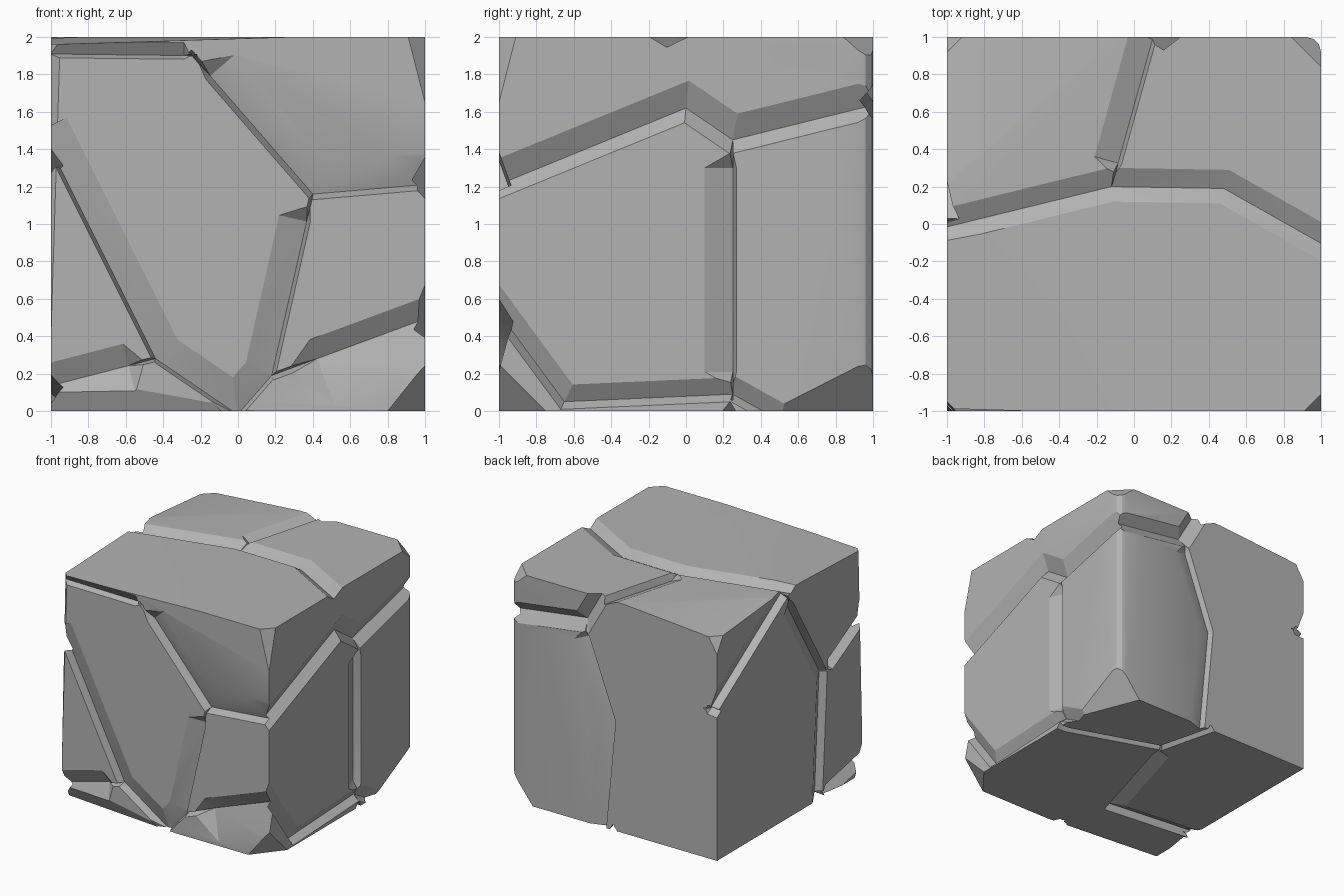
import bpy, bmesh, math
from mathutils import Vector

default_cube = bpy.data.objects.get("Cube")
if default_cube:
    bpy.data.objects.remove(default_cube, do_unlink=True)

# Single stone colour
stone = bpy.data.materials.new("stone_grey")
stone.use_nodes = True
grey = (0.45, 0.45, 0.45, 1)
stone.diffuse_color = grey
stone.node_tree.nodes["Principled BSDF"].inputs["Base Color"].default_value = grey

X, Y, Z = Vector((1, 0, 0)), Vector((0, 1, 0)), Vector((0, 0, 1))

# Each side of the block: origin, horizontal axis, vertical axis, outward direction
SIDES = {
    "front": (-Y, X, Z, -Y),
    "right": (X, Y, Z, X),
    "back": (Y, X, Z, Y),
    "left": (-X, Y, Z, -X),
    "top": (2 * Z, X, Y, Z),
    "bottom": (0 * Z, X, Y, -Z),
}


def make_object(name, bm):
    bmesh.ops.recalc_face_normals(bm, faces=bm.faces[:])
    mesh = bpy.data.meshes.new(name)
    bm.to_mesh(mesh)
    bm.free()
    mesh.materials.append(stone)
    obj = bpy.data.objects.new(name, mesh)
    bpy.context.collection.objects.link(obj)
    return obj


def chip(bm, corner, legs):
    """Slice a corner off along a plane meeting its three edges at the given legs."""
    corner = Vector(corner)
    signs = Vector((corner.x, corner.y, corner.z * 2 - 2)).to_tuple()
    signs = [math.copysign(1, s) for s in signs]
    normal = Vector([s / leg for s, leg in zip(signs, legs)]).normalized()
    point = corner - X * signs[0] * legs[0]
    geom = bm.verts[:] + bm.edges[:] + bm.faces[:]
    bmesh.ops.bisect_plane(bm, geom=geom, plane_co=point, plane_no=normal,
                           clear_outer=True)


def closed_hull(bm):
    """Close a chipped convex block again with clean flat faces."""
    hull = bmesh.new()
    for v in bm.verts:
        hull.verts.new(v.co)
    bm.free()
    bmesh.ops.remove_doubles(hull, verts=hull.verts[:], dist=0.001)
    bmesh.ops.convex_hull(hull, input=hull.verts[:])
    loose = [v for v in hull.verts if not v.link_faces]
    bmesh.ops.delete(hull, geom=loose, context="VERTS")
    bmesh.ops.dissolve_limit(hull, angle_limit=math.radians(0.3),
                             verts=hull.verts[:], edges=hull.edges[:])
    return hull


def crack(side, path, left, right, depth=0.065):
    """Carve a V-shaped groove whose bottom follows the path on one side."""
    origin, u_axis, v_axis, out = SIDES[side]

    def place(p):
        return origin + u_axis * p.x + v_axis * p.y

    def inside(p):
        q = place(p) - Z
        return max(abs(c) for c in q) < 1.001

    # Ends that stop inside the face narrow to a point
    pts = [Vector(p) for p in path]
    scales = [1] * len(pts)
    reach = max(left, right)
    if inside(pts[0]):
        pts.insert(1, pts[0] + (pts[1] - pts[0]).normalized() * reach)
        scales.insert(0, 0.1)
    if inside(pts[-1]):
        pts.insert(-1, pts[-1] + (pts[-2] - pts[-1]).normalized() * reach)
        scales.append(0.1)

    dirs = [(b - a).normalized() for a, b in zip(pts, pts[1:])]
    lift = 0.06
    grow = 1 + lift / depth
    bm = bmesh.new()
    rings = []
    for i, p in enumerate(pts):
        before, after = dirs[max(i - 1, 0)], dirs[min(i, len(dirs) - 1)]
        along = (before + after).normalized()
        normal = Vector((-along.y, along.x)) / max(along.dot(after), 0.6)
        ring = [place(p) - out * depth]
        for width in (left, -right):
            ring.append(place(p + normal * width * grow * scales[i]) + out * lift)
        rings.append([bm.verts.new(v) for v in ring])
    for a, b in zip(rings, rings[1:]):
        for k in range(3):
            m = (k + 1) % 3
            bm.faces.new((a[k], a[m], b[m], b[k]))
    bm.faces.new(rings[0])
    bm.faces.new(rings[-1])
    bmesh.ops.triangulate(bm, faces=bm.faces[:])
    cutter = make_object(side + "_crack_cutter", bm)
    cutter.hide_render = True
    # A cut that would swallow the block is dropped
    whole = block.data.copy()
    mod = block.modifiers.new("crack", "BOOLEAN")
    mod.operation = "DIFFERENCE"
    mod.solver = "EXACT"
    mod.object = cutter
    bpy.ops.object.modifier_apply(modifier=mod.name)
    if len(block.data.polygons) < len(whole.polygons) // 2:
        block.data = whole
    else:
        bpy.data.meshes.remove(whole)
    bpy.data.objects.remove(cutter, do_unlink=True)


# Stone block with one worn upright edge
bm = bmesh.new()
bmesh.ops.create_cube(bm, size=2)
bmesh.ops.translate(bm, verts=bm.verts[:], vec=Z)
worn = [e for e in bm.edges if all(v.co.x > 0 and v.co.y > 0 for v in e.verts)]
bmesh.ops.bevel(bm, geom=worn, offset=0.08, segments=3, profile=0.5, affect="EDGES")

# Chipped corners and gently sunken block faces
chip(bm, (1, -1, 2), (0.09, 0.09, 0.35))
chip(bm, (1, -1, 0), (0.2, 0.25, 0.25))
chip(bm, (1, 1, 0), (0.22, 0.55, 0.28))
chip(bm, (1, 1, 2), (0.16, 0.16, 0.14))
chip(bm, (-1, 1, 2), (0.9, 0.8, 0.07))
chip(bm, (-1, 1, 2), (0.12, 0.12, 0.2))
chip(bm, (-1, -1, 2), (0.05, 0.05, 1.6))
chip(bm, (-1, -1, 2), (1.3, 1.1, 0.04))
chip(bm, (-1, -1, 0), (1.1, 0.1, 0.2))
block = make_object("cracked_stone_block", closed_hull(bm))
bpy.context.view_layer.objects.active = block
block.select_set(True)

# Front cracks
crack("front", [(-1.1, 1.91), (-0.22, 1.9)], 0.07, 0.02, 0.05)
crack("front", [(-0.26, 1.92), (0.4, 1.16), (1.1, 1.22)], 0.17, 0.03)
crack("front", [(0.4, 1.16), (0.18, 0.19), (-0.03, -0.05)], 0.02, 0.15)
crack("front", [(0.18, 0.19), (1.1, 0.53)], 0.11, 0.26, 0.075)
crack("front", [(-1.05, 1.5), (-0.44, 0.28), (0, -0.02)], 0.15, 0.02)
crack("front", [(-0.44, 0.28), (-1.1, 0.11)], 0.15, 0.12)

# Right cracks
crack("right", [(-1.1, 1.17), (0, 1.62), (0.25, 1.45), (1.1, 1.66)], 0.13, 0.07, 0.07)
crack("right", [(0.25, 1.45), (0.25, 0.06)], 0.02, 0.15)
crack("right", [(-1.1, 0.66), (-0.65, 0.05), (0.25, 0.09), (0.5, -0.05)], 0.09, 0.04, 0.06)

# Back cracks
crack("back", [(1.1, 1.64), (0.3, 1.75), (0.1, 2.1)], 0.1, 0.08, 0.07)
crack("back", [(0.3, 1.75), (0, 0.95), (0.1, -0.1)], 0.14, 0.02, 0.045)
crack("back", [(-1.1, 1.28), (-0.87, 1.3)], 0.04, 0.04, 0.06)

# Left cracks
crack("left", [(1.1, 1.25), (0.03, 1.95), (0, 2.1)], 0.02, 0.15)
crack("left", [(0.03, 1.95), (-0.5, 1.07), (-0.43, -0.1)], 0.12, 0.02)
crack("left", [(-0.5, 1.07), (-1.1, 1.4)], 0.05, 0.08)
crack("left", [(-0.43, 0.02), (-1.1, 0.16)], 0.08, 0.06)

# Top cracks
crack("top", [(-1.1, -0.04), (-0.12, 0.2), (0.48, 0.19), (1.1, -0.16)], 0.1, 0.08, 0.055)
crack("top", [(-0.12, 0.2), (0.13, 1.1)], 0.13, 0.02, 0.06)

# Bottom cracks
crack("bottom", [(1.1, 0.23), (0.92, 0.24), (0.13, 0.51), (-0.02, 1.1)], 0.04, 0.03, 0.05)
crack("bottom", [(0.13, 0.51), (-0.18, -0.56), (-1.1, -0.46)], 0.02, 0.12, 0.06)

# Soft shading across shallow breaks only
bpy.ops.object.shade_smooth_by_angle(angle=math.radians(22))
